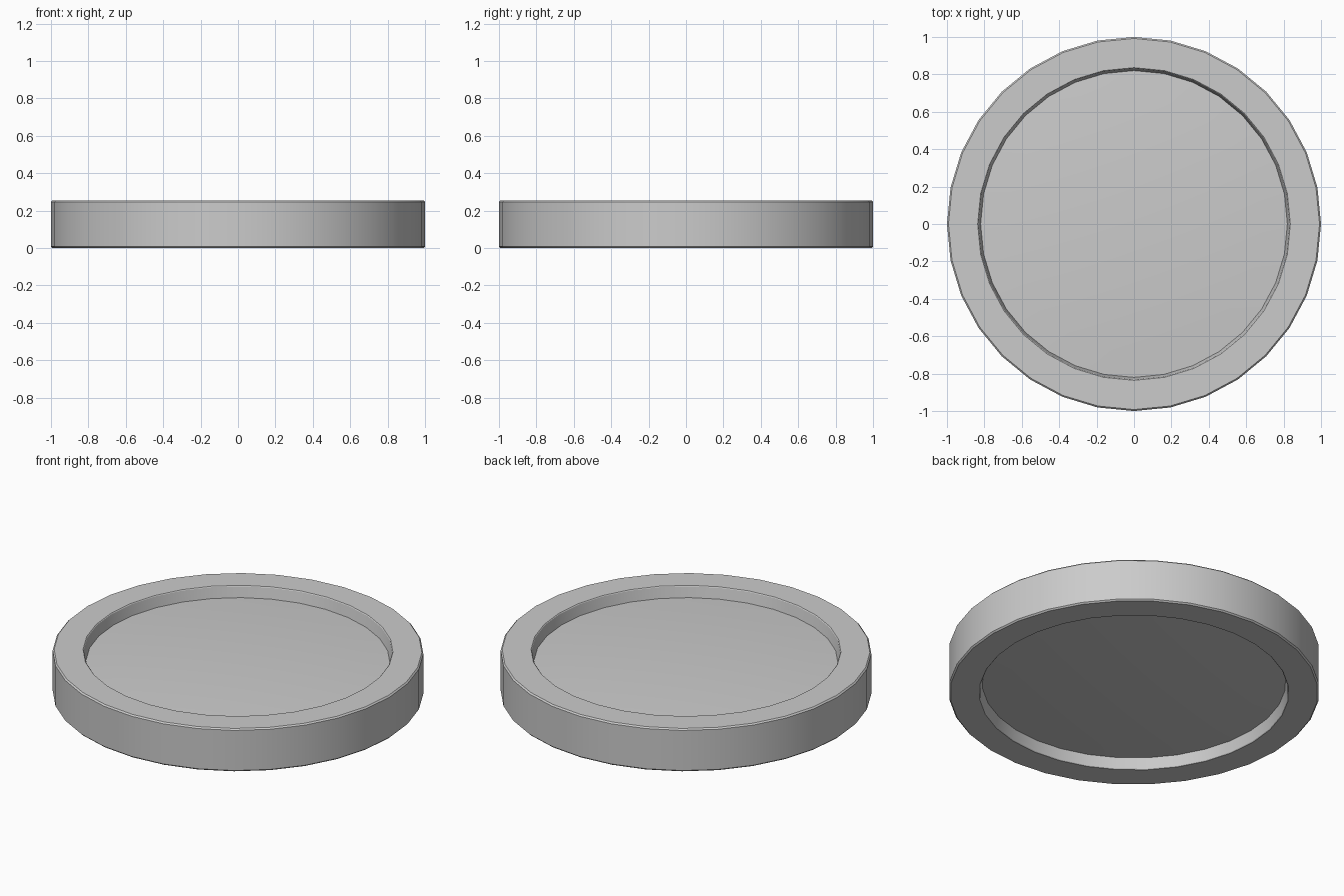
import bpy, bmesh
from math import pi, cos, sin

if "Cube" in bpy.data.objects:
    bpy.data.objects.remove(bpy.data.objects["Cube"])

SIDES = 32
H = 0.255       # total thickness
MID = H / 2
B = 0.008       # edge chamfer


def lathe(name, profile):
    """Revolve a (radius, z) profile around z; radius 0 makes a pole."""
    bm = bmesh.new()
    rings = []
    for r, z in profile:
        if r == 0:
            rings.append([bm.verts.new((0, 0, z))] * SIDES)
        else:
            rings.append([bm.verts.new((r * cos(2 * pi * i / SIDES),
                                        r * sin(2 * pi * i / SIDES), z))
                          for i in range(SIDES)])
    for a, b in zip(rings, rings[1:]):
        for i in range(SIDES):
            j = (i + 1) % SIDES
            bm.faces.new(list(dict.fromkeys((a[i], a[j], b[j], b[i]))))
    bmesh.ops.recalc_face_normals(bm, faces=bm.faces)
    mesh = bpy.data.meshes.new(name)
    bm.to_mesh(mesh)
    bm.free()
    obj = bpy.data.objects.new(name, mesh)
    bpy.context.collection.objects.link(obj)
    bpy.context.view_layer.objects.active = obj
    obj.select_set(True)
    bpy.ops.object.shade_smooth_by_angle(angle=0.5)
    obj.select_set(False)
    return obj


# Upper half: gently domed recessed face, sloped inner wall, flat rim, outer edge
dome = [(0.82 * k / 6, H - 0.066 + 0.03 * (1 - (k / 6) ** 2)) for k in range(7)]
upper = dome + [(0.832, H - 0.004), (0.836, H), (1 - B, H), (1, H - B)]

# Lower half mirrors the upper one
lower = [(r, 2 * MID - z) for r, z in reversed(upper)]
lathe("puck_disc", upper + lower)
